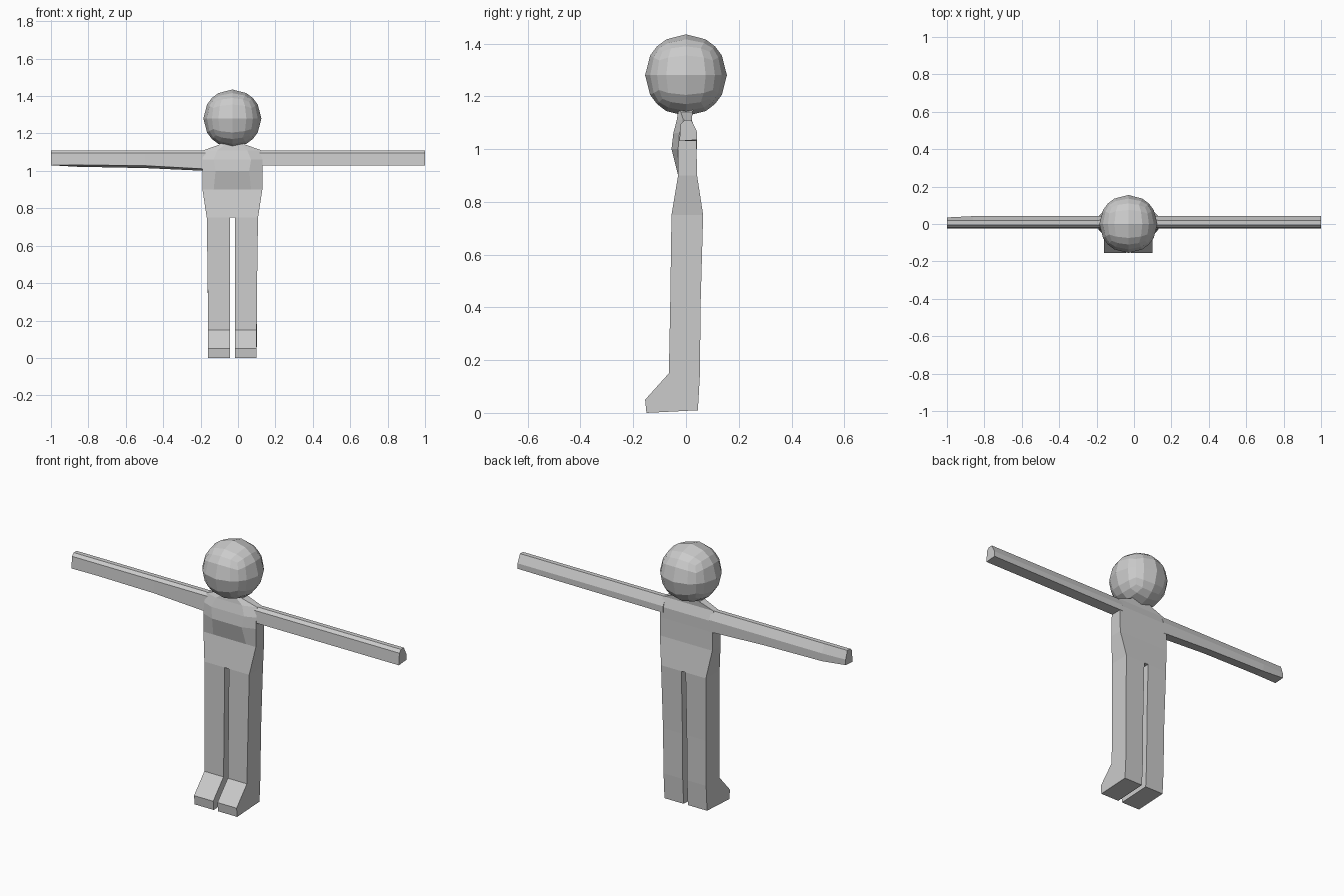
import bpy
import bmesh

if "Cube" in bpy.data.objects:
    bpy.data.objects.remove(bpy.data.objects["Cube"], do_unlink=True)

CX = -0.03  # centre line of the body

grey = bpy.data.materials.new("plain grey")
grey.use_nodes = True
grey.diffuse_color = (0.6, 0.6, 0.6, 1)
grey.node_tree.nodes["Principled BSDF"].inputs["Base Color"].default_value = (0.6, 0.6, 0.6, 1)


def finish(name, bm):
    bmesh.ops.recalc_face_normals(bm, faces=bm.faces[:])
    mesh = bpy.data.meshes.new(name)
    bm.to_mesh(mesh)
    bm.free()
    mesh.materials.append(grey)
    obj = bpy.data.objects.new(name, mesh)
    bpy.context.collection.objects.link(obj)
    return obj


def loft(name, rings):
    """Skin a list of rings with equal point counts and cap both ends."""
    bm = bmesh.new()
    loops = [[bm.verts.new(p) for p in ring] for ring in rings]
    for a, b in zip(loops, loops[1:]):
        for i in range(len(a)):
            j = (i + 1) % len(a)
            bm.faces.new((a[i], a[j], b[j], b[i]))
    bm.faces.new(loops[0])
    bm.faces.new(loops[-1])
    return finish(name, bm)


# Head: a cube divided and pushed out to a faceted ball
bm = bmesh.new()
bmesh.ops.create_cube(bm, size=2)
bmesh.ops.subdivide_edges(bm, edges=bm.edges[:], cuts=3, use_grid_fill=True)
for v in bm.verts:
    x, y, z = (c * (1.2 - 0.2 * abs(c)) for c in v.co)
    v.co = (x, y, z)
    v.co = v.co.normalized() * 0.155
head = finish("head", bm)
head.location = (CX, 0, 1.28)


# Torso: outer half width, inner half width, side front, middle front, back
def torso_ring(z, outer, inner, side, front, back):
    return [(CX + x, y, z) for x, y in (
        (-outer, side), (-inner, front), (inner, front), (outer, side),
        (outer, back), (inner, back), (-inner, back), (-outer, back))]


loft("torso", [
    torso_ring(0.75, 0.137, 0.08, -0.055, -0.055, 0.065),
    torso_ring(0.90, 0.16, 0.10, -0.03, -0.03, 0.042),
    torso_ring(1.00, 0.16, 0.09, -0.03, -0.055, 0.04),
    torso_ring(1.06, 0.16, 0.10, -0.025, -0.048, 0.04),
    torso_ring(1.11, 0.155, 0.08, -0.01, -0.035, 0.022),
    torso_ring(1.14, 0.07, 0.04, -0.02, -0.03, 0.025),
    torso_ring(1.17, 0.05, 0.03, -0.02, -0.03, 0.03),
])


# Legs with wedge feet: side profile as y, z, outer half width
leg_profile = [(-0.15, 0, 0.13), (-0.155, 0.05, 0.13), (-0.065, 0.15, 0.13),
               (-0.06, 0.40, 0.132), (-0.055, 0.75, 0.137),
               (0.065, 0.75, 0.137), (0.055, 0.40, 0.132),
               (0.053, 0.15, 0.13), (0.045, 0.01, 0.13)]
for side, name in ((1, "left_leg"), (-1, "right_leg")):
    loft(name, [[(CX + side * 0.013, y, z) for y, z, w in leg_profile],
                [(CX + side * w, y, z) for y, z, w in leg_profile]])


# Arms: bevelled top, flat underside
def arm_ring(x, low_front, low_back, back=0.042):
    return [(x, y, z) for y, z in (
        (-0.025, low_front), (-0.02, 1.095), (-0.005, 1.11),
        (0.02, 1.11), (back, 1.065), (back, low_back))]


loft("left_arm", [arm_ring(0.11, 1.03, 1.03), arm_ring(1.0, 1.03, 1.035)])
loft("right_arm", [
    arm_ring(-0.17, 1.01, 1.0), arm_ring(-0.5, 1.028, 1.015),
    arm_ring(-0.86, 1.032, 1.022), arm_ring(-1.0, 1.03, 1.035, 0.035)])
